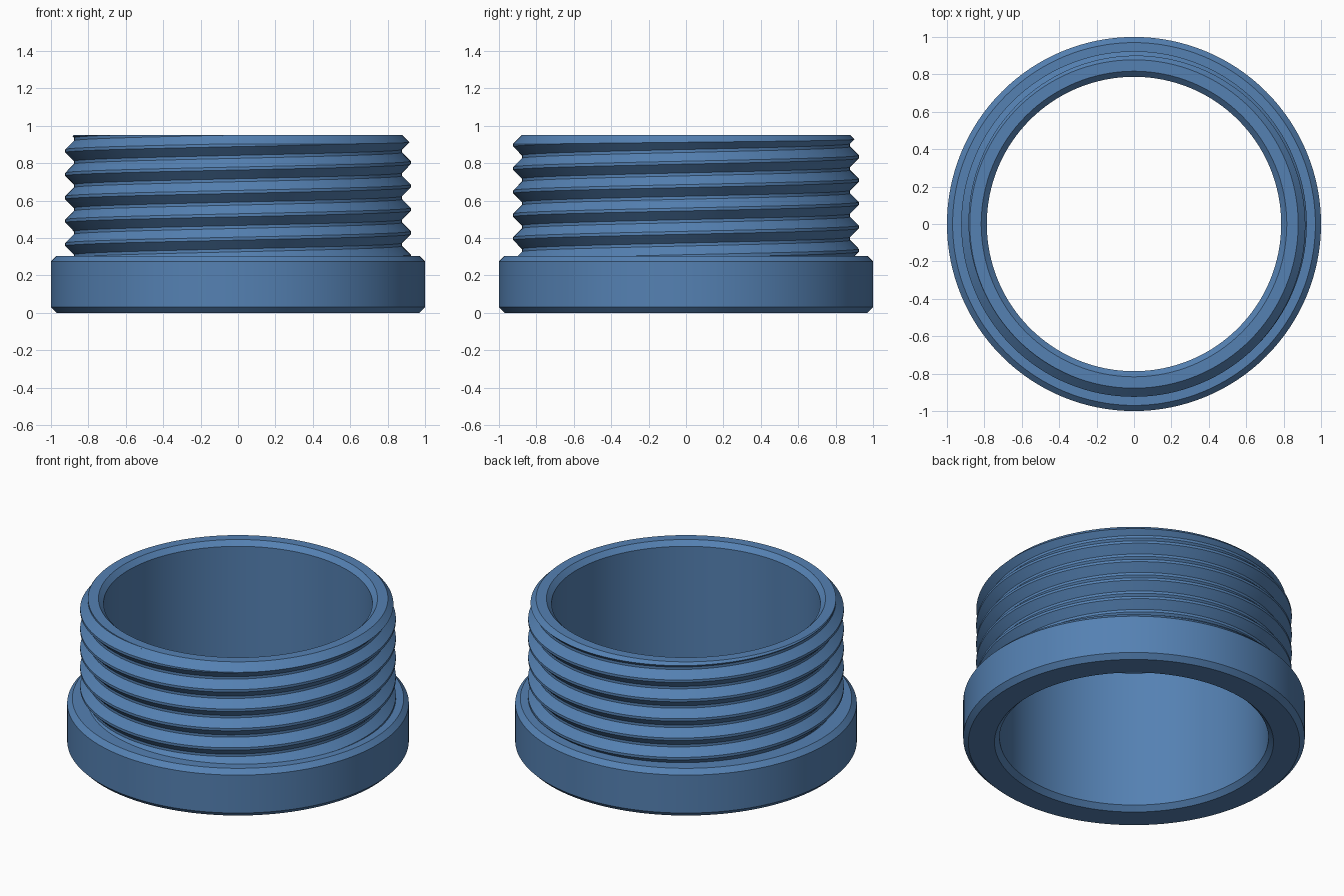
import bpy, bmesh, math

cube = bpy.data.objects.get("Cube")
if cube:
    bpy.data.objects.remove(cube, do_unlink=True)

SEGMENTS = 128
PITCH, ROOT, CREST = 0.125, 0.878, 0.924    # screw thread
FLAT = 0.016                                # width of crest and root lands
CREST_Z = 0.928                             # crest height on the +x side
SHOULDER, TOP = 0.305, 0.95
BORE, CHAMFER = 0.787, 0.03


def blend(a, b, t):
    return tuple(p + (q - p) * t for p, q in zip(a, b))


def thread_points(turn):
    """Thread outline at one angle, cut by the shoulder and the top chamfer."""
    half = FLAT / 2
    raw = []
    for k in range(-7, 3):
        z = CREST_Z + PITCH * (k + turn)
        raw += [(ROOT, z - PITCH / 2 + half), (CREST, z - half),
                (CREST, z + half), (ROOT, z + PITCH / 2 - half)]

    # Start on the flange shoulder
    first = next(i for i, p in enumerate(raw) if p[1] > SHOULDER)
    a, b = raw[first - 1], raw[first]
    start = blend(a, b, (SHOULDER - a[1]) / (b[1] - a[1]))
    pts = [start] * first + raw[first:]

    # End on the 45 degree lead-in chamfer
    over = [r + z - ROOT - TOP for r, z in pts]
    last = next(i for i, f in enumerate(over) if f > 0)
    t = over[last - 1] / (over[last - 1] - over[last])
    end = blend(pts[last - 1], pts[last], t)
    return pts[:last] + [end] * (len(pts) - last)


# Chamfered flange below, chamfered rim and bore above
flange = [(BORE, CHAMFER), (BORE + CHAMFER, 0), (1 - CHAMFER, 0), (1, CHAMFER),
          (1, SHOULDER - CHAMFER), (1 - CHAMFER, SHOULDER)]
rim = [(ROOT, TOP), (BORE + CHAMFER, TOP), (BORE, TOP - CHAMFER)]

# Sweep the outline round the axis while the thread climbs one pitch
bm = bmesh.new()
columns = []
for i in range(SEGMENTS + 1):
    turn = i / SEGMENTS
    c, s = math.cos(math.tau * turn), math.sin(math.tau * turn)
    outline = flange + thread_points(turn) + rim
    columns.append([bm.verts.new((r * c, r * s, z)) for r, z in outline])
for left, right in zip(columns, columns[1:]):
    n = len(left)
    for j in range(n):
        k = (j + 1) % n
        bm.faces.new((left[j], right[j], right[k], left[k]))
bmesh.ops.remove_doubles(bm, verts=bm.verts, dist=0.00002)
bmesh.ops.dissolve_degenerate(bm, edges=bm.edges, dist=0.00001)
bmesh.ops.recalc_face_normals(bm, faces=bm.faces)

mesh = bpy.data.meshes.new("threaded_collar")
bm.to_mesh(mesh)
bm.free()
collar = bpy.data.objects.new("threaded_collar", mesh)
bpy.context.collection.objects.link(collar)

# Single blue finish
blue = bpy.data.materials.new("steel_blue")
blue.use_nodes = True
color = (0.09, 0.22, 0.45, 1)
blue.diffuse_color = color
blue.node_tree.nodes["Principled BSDF"].inputs["Base Color"].default_value = color
mesh.materials.append(blue)

# Smooth round walls, crisp thread and chamfer edges
bpy.ops.object.select_all(action='DESELECT')
collar.select_set(True)
bpy.context.view_layer.objects.active = collar
bpy.ops.object.shade_smooth_by_angle(angle=math.radians(25))
